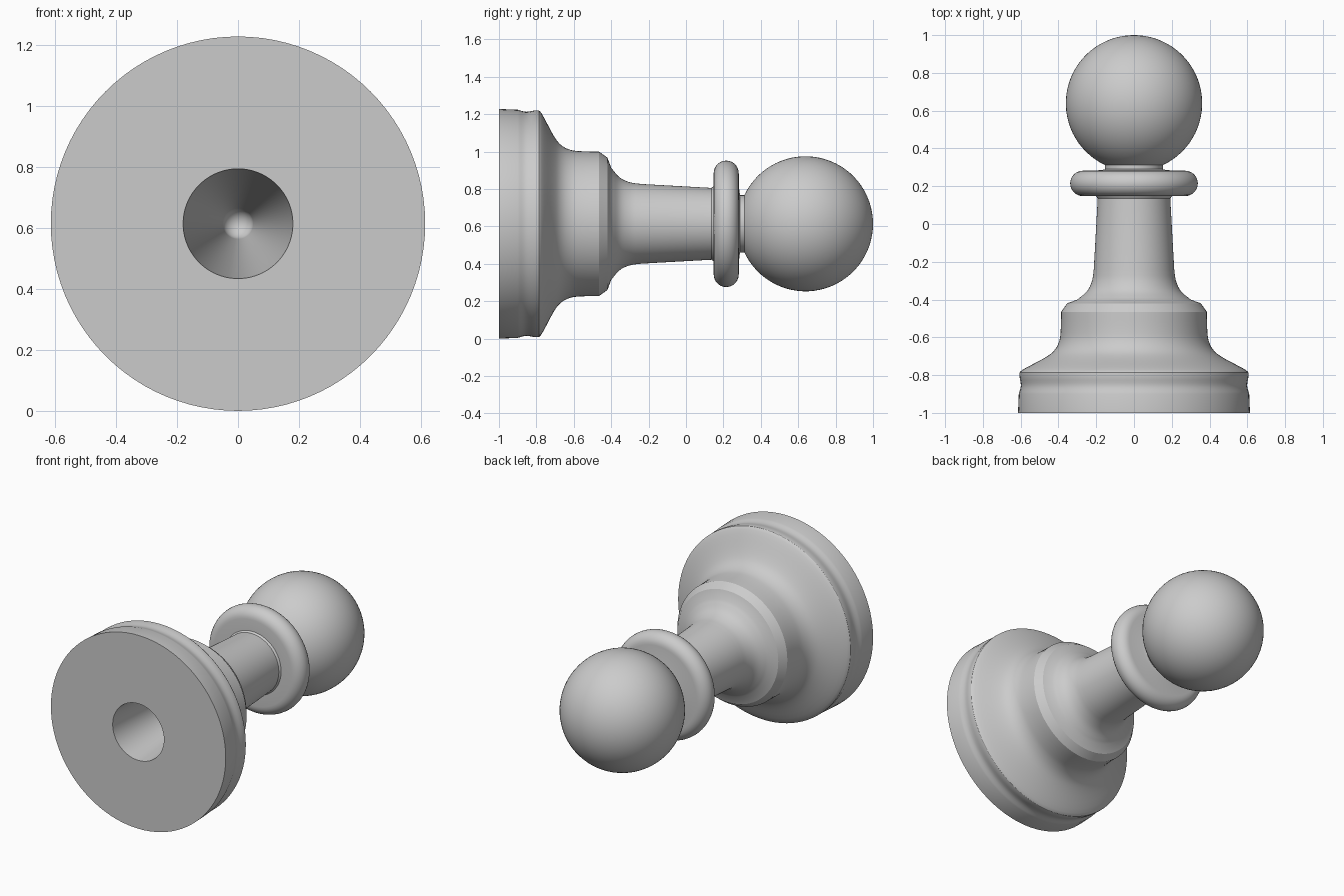
import bpy, bmesh
from math import sin, cos, pi, radians, asin
from mathutils import Vector

cube = bpy.data.objects.get("Cube")
if cube:
    bpy.data.objects.remove(cube, do_unlink=True)

AXIS_Z = 0.614
SEGMENTS = 96


def arc(y, r, radius, start, end, steps):
    """Profile arc; angle 0 points outwards, +90 degrees points along +y."""
    pts = []
    for i in range(steps + 1):
        a = start + (end - start) * i / steps
        pts.append((y + radius * sin(a), max(r + radius * cos(a), 0.0)))
    return pts


def smooth(points, steps=4):
    """Catmull-Rom curve through a few profile points."""
    p = [Vector(q) for q in points]
    p = [p[0] * 2 - p[1]] + p + [p[-1] * 2 - p[-2]]
    out = []
    for a, b, c, d in zip(p, p[1:], p[2:], p[3:]):
        for i in range(steps):
            t = i / steps
            out.append(tuple(0.5 * (2 * b + (c - a) * t + (2 * a - 5 * b + 4 * c - d) * t ** 2
                                    + (3 * b - a - 3 * c + d) * t ** 3)))
    return out + [tuple(p[-2])]


def lathe(name, profile, mat):
    """Turn a (y, radius) profile around the lying axis."""
    bm = bmesh.new()
    verts = [bm.verts.new((r, y, AXIS_Z)) for y, r in profile]
    edges = [bm.edges.new(pair) for pair in zip(verts, verts[1:])]
    bmesh.ops.spin(bm, geom=verts + edges, cent=(0, 0, AXIS_Z), axis=(0, 1, 0),
                   angle=2 * pi, steps=SEGMENTS, use_duplicate=False)
    bmesh.ops.remove_doubles(bm, verts=bm.verts, dist=0.0005)
    bmesh.ops.recalc_face_normals(bm, faces=bm.faces)
    mesh = bpy.data.meshes.new(name)
    bm.to_mesh(mesh)
    bm.free()
    mesh.materials.append(mat)
    obj = bpy.data.objects.new(name, mesh)
    bpy.context.collection.objects.link(obj)
    bpy.ops.object.select_all(action='DESELECT')
    obj.select_set(True)
    bpy.context.view_layer.objects.active = obj
    bpy.ops.object.shade_smooth_by_angle(angle=radians(32))
    return obj


grey = bpy.data.materials.new("plain grey")
grey.use_nodes = True
colour = (0.6, 0.6, 0.6, 1)
grey.diffuse_color = colour
grey.node_tree.nodes["Principled BSDF"].inputs["Base Color"].default_value = colour

# tapered bore with a domed end, from its tip out to the base
bore = arc(0.45, 0, 0.05, pi / 2, 0, 6) + [(-1, 0.18)]

# foot rim with a shallow groove and a sweep up to the step
foot = [(-1, 0.614)] + smooth([
    (-0.9, 0.61), (-0.855, 0.599), (-0.80, 0.606), (-0.772, 0.59), (-0.71, 0.475),
    (-0.67, 0.423), (-0.62, 0.396), (-0.56, 0.388), (-0.465, 0.386)])

# chamfered step and the flared, tapering stem
stem = [(-0.42, 0.354)] + smooth([
    (-0.40, 0.30), (-0.355, 0.248), (-0.30, 0.222), (-0.24, 0.213)]) + [(0.135, 0.192)]

# rounded collar, then the ball on its short neck
collar = [(0.147, 0.2)] + arc(0.215, 0.271, 0.067, -pi / 2, pi / 2, 14)
neck = [(0.285, 0.175), (0.29, 0.153)]
ball_r = 0.361
ball = arc(1 - ball_r, 0, ball_r, -pi / 2 + asin(0.153 / ball_r), pi / 2, 32)

lathe("turned_body", bore + foot + stem + collar + neck + ball, grey)
